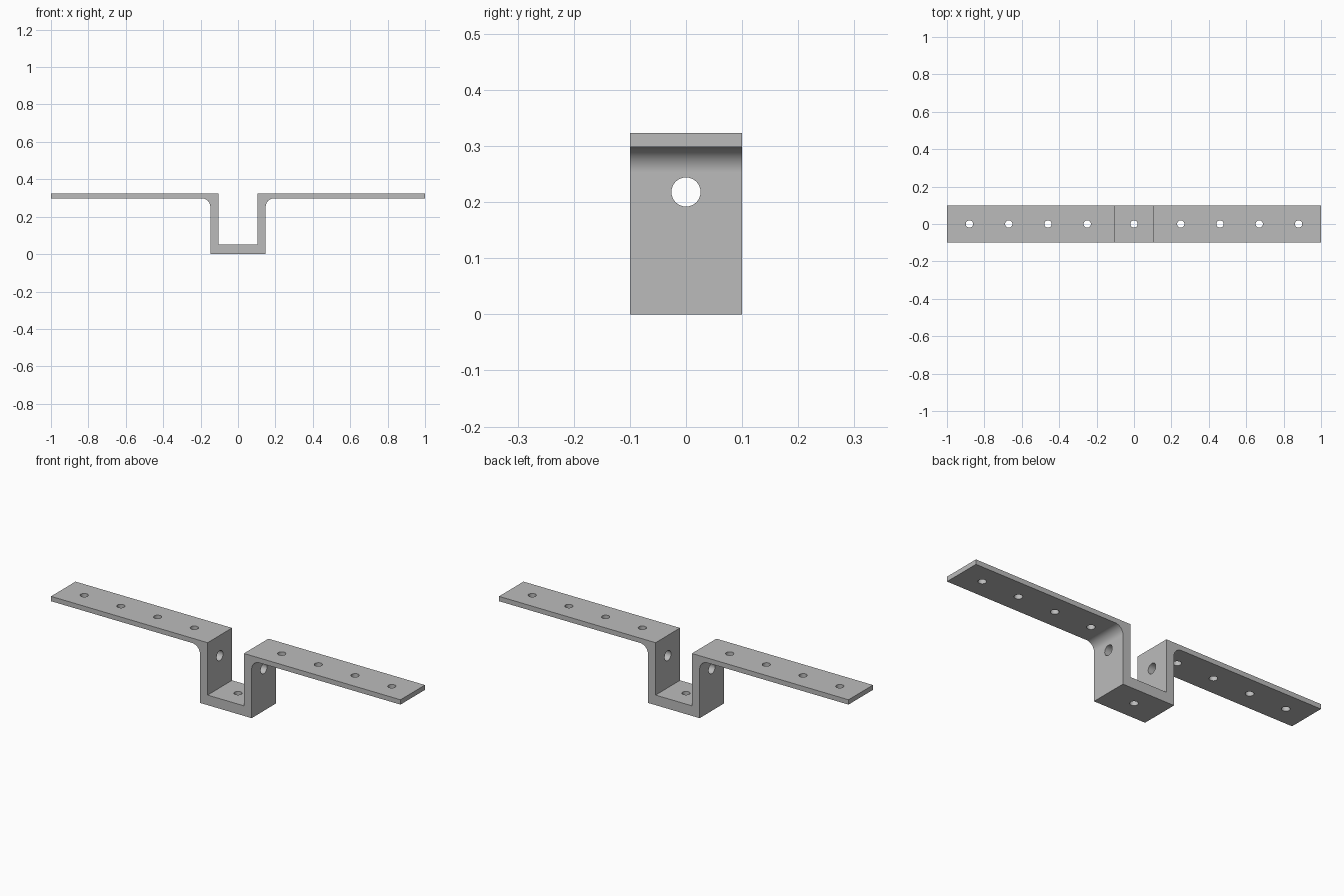
import bpy
import bmesh
from math import cos, sin, pi, radians
from mathutils import Matrix, Vector

cube = bpy.data.objects.get("Cube")
if cube:
    bpy.data.objects.remove(cube, do_unlink=True)

# Main dimensions
HALF_LENGTH, HALF_WIDTH = 1.0, 0.1
TOP, ARM_BOTTOM, FLOOR = 0.323, 0.298, 0.052
INNER, OUTER = 0.104, 0.148
FILLET, FILLET_STEPS = 0.045, 16
SCREW_RADIUS, BOLT_RADIUS, BOLT_HEIGHT = 0.0195, 0.026, 0.218

# Steel material
steel = bpy.data.materials.new("grey steel")
steel.use_nodes = True
grey = (0.5, 0.5, 0.5, 1.0)
steel.diffuse_color = grey
steel.node_tree.nodes["Principled BSDF"].inputs["Base Color"].default_value = grey


def make_object(name, bm):
    bmesh.ops.recalc_face_normals(bm, faces=bm.faces)
    mesh = bpy.data.meshes.new(name)
    bm.to_mesh(mesh)
    bm.free()
    mesh.materials.append(steel)
    obj = bpy.data.objects.new(name, mesh)
    bpy.context.scene.collection.objects.link(obj)
    return obj


# Half profile, from the floor of the channel out along the arm and back
half = [(INNER, FLOOR), (INNER, TOP), (HALF_LENGTH, TOP), (HALF_LENGTH, ARM_BOTTOM)]
for i in range(FILLET_STEPS + 1):
    a = pi / 2 * (1 + i / FILLET_STEPS)
    half.append((OUTER + FILLET + FILLET * cos(a), ARM_BOTTOM - FILLET + FILLET * sin(a)))
half.append((OUTER, 0))
profile = half + [(-x, z) for x, z in reversed(half)]

# Bent strap, extruded across its width
bm = bmesh.new()
face = bm.faces.new([bm.verts.new((x, -HALF_WIDTH, z)) for x, z in profile])
ext = bmesh.ops.extrude_face_region(bm, geom=[face])
verts = [g for g in ext["geom"] if isinstance(g, bmesh.types.BMVert)]
bmesh.ops.translate(bm, verts=verts, vec=(0, 2 * HALF_WIDTH, 0))
bracket = make_object("hanger_bracket", bm)

# Hole cutters: screw holes down through the arms and floor, a bolt hole through the walls
bm = bmesh.new()


def drill(centre, radius, depth, turn=Matrix()):
    bmesh.ops.create_cone(bm, cap_ends=True, segments=32, radius1=radius, radius2=radius,
                          depth=depth, matrix=Matrix.Translation(Vector(centre)) @ turn)


for side in (-1, 1):
    for x in (0.25, 0.46, 0.67, 0.88):
        drill((side * x, 0, TOP), SCREW_RADIUS, 0.15)
drill((0, 0, FLOOR / 2), SCREW_RADIUS, 0.15)
drill((0, 0, BOLT_HEIGHT), BOLT_RADIUS, 0.36, Matrix.Rotation(pi / 2, 4, "Y"))
cutter = make_object("hole_cutter", bm)
cutter.hide_render = True

# Cut the holes and drop the cutter
cut = bracket.modifiers.new("holes", "BOOLEAN")
cut.operation = "DIFFERENCE"
cut.solver = "EXACT"
cut.object = cutter
graph = bpy.context.evaluated_depsgraph_get()
drilled = bpy.data.meshes.new_from_object(bracket.evaluated_get(graph))
bracket.modifiers.clear()
bracket.data = drilled
bpy.data.objects.remove(cutter, do_unlink=True)

# Smooth the bends and holes, keep the flats flat
bpy.ops.object.select_all(action="DESELECT")
bracket.select_set(True)
bpy.context.view_layer.objects.active = bracket
bpy.ops.object.shade_smooth_by_angle(angle=radians(30))
weighted = bracket.modifiers.new("flat faces", "WEIGHTED_NORMAL")
weighted.keep_sharp = True
